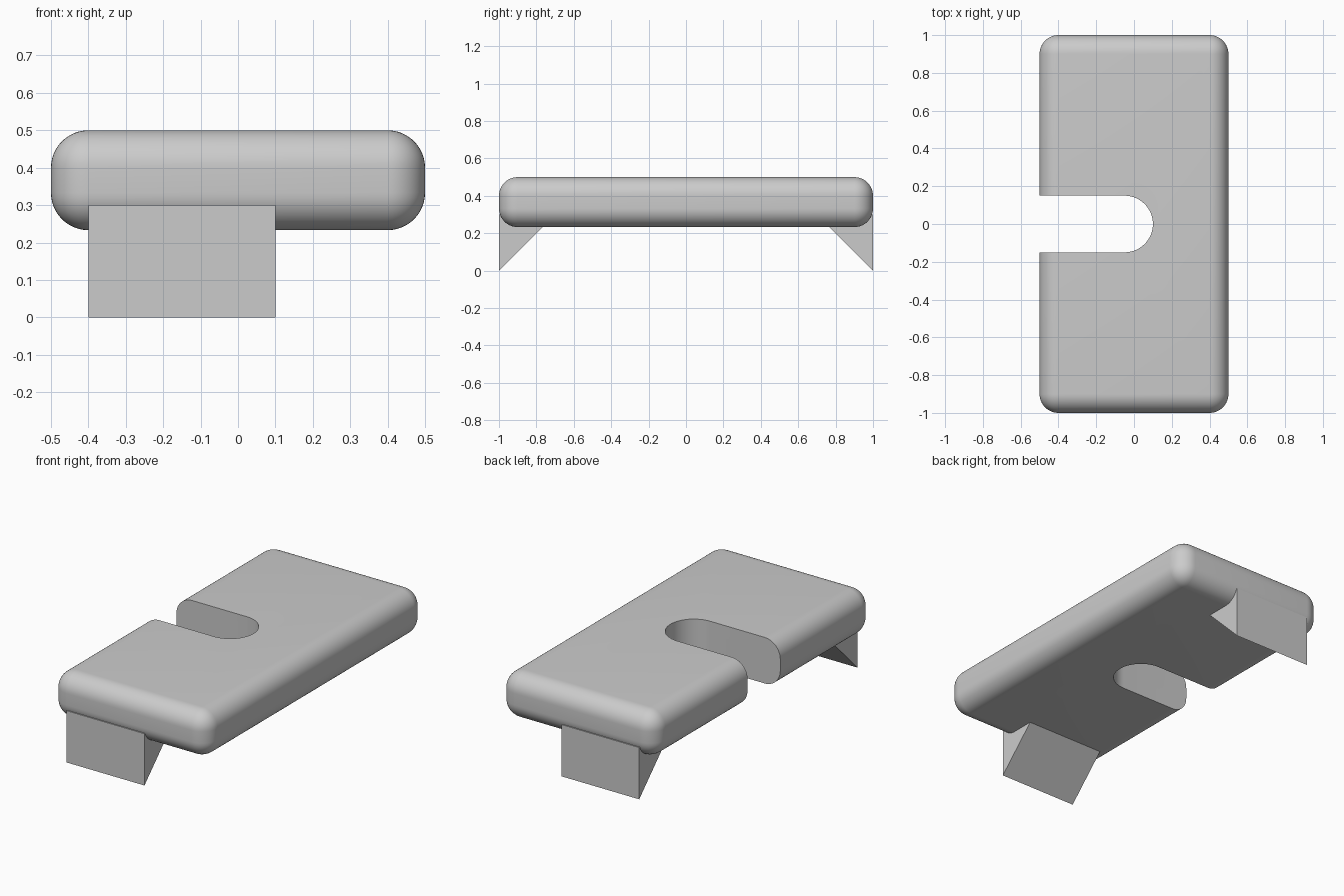
import bpy, bmesh, math

cube = bpy.data.objects.get("Cube")
if cube:
    bpy.data.objects.remove(cube)

grey = bpy.data.materials.new("plain_grey")
grey.use_nodes = True
colour = (0.6, 0.6, 0.6, 1)
grey.diffuse_color = colour
grey.node_tree.nodes["Principled BSDF"].inputs["Base Color"].default_value = colour


def add_object(name, bm):
    bmesh.ops.recalc_face_normals(bm, faces=bm.faces)
    mesh = bpy.data.meshes.new(name)
    bm.to_mesh(mesh)
    bm.free()
    mesh.materials.append(grey)
    obj = bpy.data.objects.new(name, mesh)
    bpy.context.collection.objects.link(obj)
    return obj


def prism(name, outline, offset):
    """Extrude a closed outline of 3D points along an offset."""
    bm = bmesh.new()
    face = bm.faces.new([bm.verts.new(p) for p in outline])
    result = bmesh.ops.extrude_face_region(bm, geom=[face])
    moved = [v for v in result["geom"] if isinstance(v, bmesh.types.BMVert)]
    bmesh.ops.translate(bm, verts=moved, vec=offset)
    return add_object(name, bm)


# Slab with all edges rounded
bottom, top = 0.233, 0.5
bm = bmesh.new()
bmesh.ops.create_cube(bm, size=1)
bmesh.ops.scale(bm, verts=bm.verts, vec=(1, 2, top - bottom))
bmesh.ops.translate(bm, verts=bm.verts, vec=(0, 0, (top + bottom) / 2))
bmesh.ops.bevel(bm, geom=list(bm.edges), offset=0.1, segments=12,
                profile=0.5, affect='EDGES')
slab = add_object("slab", bm)

# Round-ended slot cutter, open on the right side
radius, centre, steps = 0.15, -0.05, 32
outline = [(-0.7, -radius, 0)]
for i in range(steps + 1):
    a = math.pi * (i / steps - 0.5)
    outline.append((centre + radius * math.cos(a), radius * math.sin(a), 0))
outline.append((-0.7, radius, 0))
cutter = prism("slot_cutter", outline, (0, 0, 1))
cutter.hide_render = True

cut = slab.modifiers.new("slot", 'BOOLEAN')
cut.operation = 'DIFFERENCE'
cut.solver = 'EXACT'
cut.object = cutter
bpy.context.view_layer.objects.active = slab
slab.select_set(True)
bpy.ops.object.modifier_apply(modifier=cut.name)
bpy.data.objects.remove(cutter)
bpy.ops.object.shade_smooth_by_angle(angle=math.radians(30))

# Wedge foot under each end
for name, side in (("front_foot", -1), ("back_foot", 1)):
    prism(name, [(-0.4, side, 0), (-0.4, side, 0.3), (-0.4, side * 0.7, 0.3)],
          (0.5, 0, 0))
